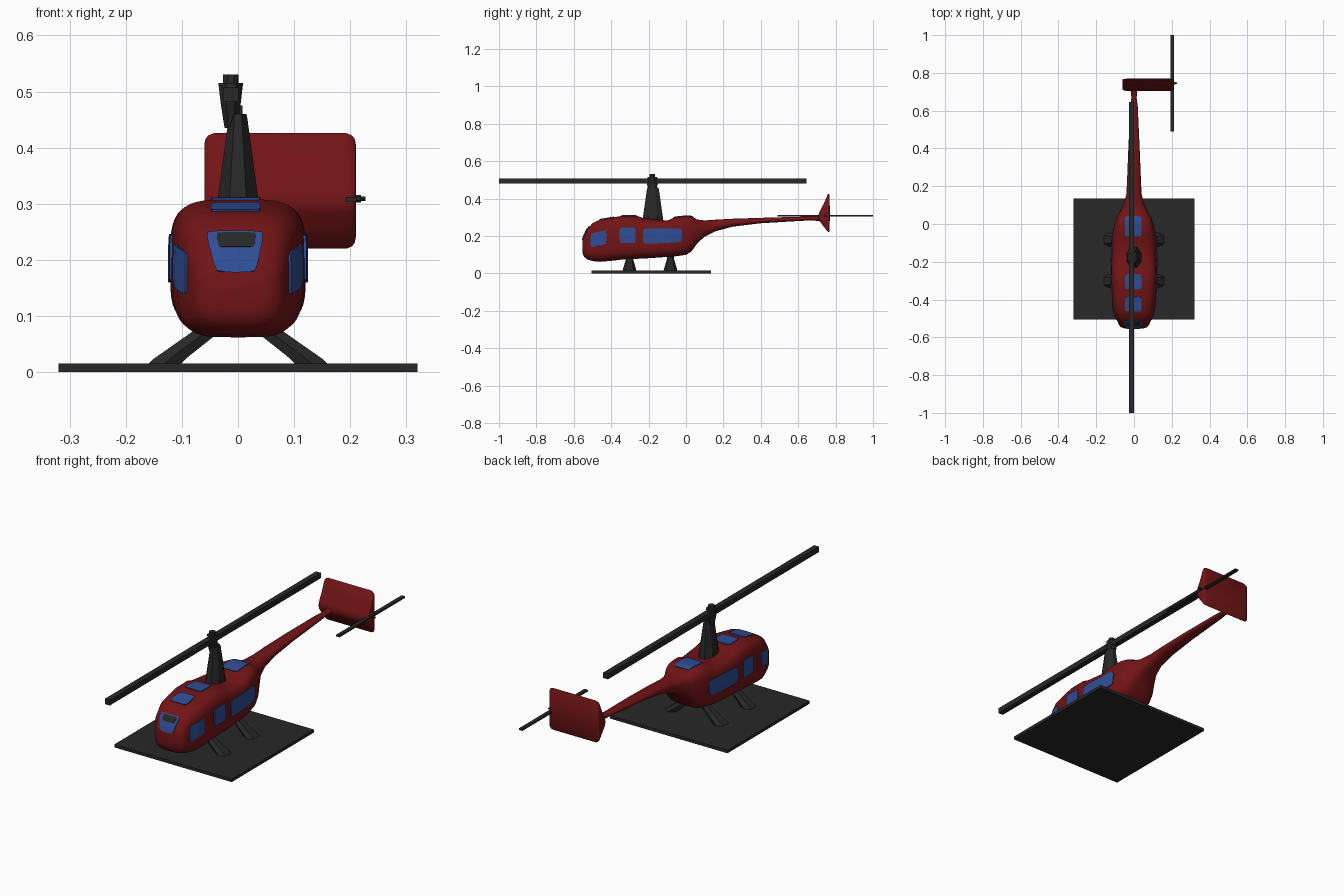
import bpy, bmesh, math
from mathutils import Vector
from mathutils.bvhtree import BVHTree

if "Cube" in bpy.data.objects:
    bpy.data.objects.remove(bpy.data.objects["Cube"])


def material(name, rgb):
    m = bpy.data.materials.new(name)
    m.diffuse_color = (*rgb, 1)
    m.use_nodes = True
    m.node_tree.nodes["Principled BSDF"].inputs["Base Color"].default_value = m.diffuse_color
    return m


RED = material("dark red paint", (0.17, 0.007, 0.008))
BLUE = material("blue glass", (0.028, 0.075, 0.30))
BLACK = material("charcoal", (0.021, 0.021, 0.021))


def finish(name, bm, mat, angle=None):
    bmesh.ops.recalc_face_normals(bm, faces=bm.faces)
    me = bpy.data.meshes.new(name)
    bm.to_mesh(me)
    bm.free()
    me.materials.append(mat)
    ob = bpy.data.objects.new(name, me)
    bpy.context.collection.objects.link(ob)
    if angle:
        bpy.ops.object.select_all(action='DESELECT')
        ob.select_set(True)
        bpy.context.view_layer.objects.active = ob
        bpy.ops.object.shade_smooth_by_angle(angle=math.radians(angle))
    return ob


def loft(name, rings, mat, angle=None):
    """Skin a list of equal-length point rings and cap both ends."""
    bm = bmesh.new()
    rows = [[bm.verts.new(p) for p in r] for r in rings]
    n = len(rows[0])
    for a, b in zip(rows, rows[1:]):
        for i in range(n):
            j = (i + 1) % n
            bm.faces.new((a[i], a[j], b[j], b[i]))
    bm.faces.new(rows[0])
    bm.faces.new(rows[-1])
    return finish(name, bm, mat, angle)


def box(name, x0, x1, y0, y1, z0, z1, mat):
    ring = [(x0, y0), (x1, y0), (x1, y1), (x0, y1)]
    return loft(name, [[(x, y, z) for x, y in ring] for z in (z0, z1)], mat)


def oval(cx, cy, z, rx, ry, n=8):
    s = 1 / math.cos(math.pi / n)
    return [(cx + s * rx * math.cos(math.tau * (i + .5) / n),
             cy + s * ry * math.sin(math.tau * (i + .5) / n), z) for i in range(n)]


# Fuselage and boom: y, half width, bottom, top, squareness
STATIONS = [
    (-.553, .050, .110, .180, 3), (-.546, .070, .090, .200, 3.2), (-.53, .082, .076, .232, 3.5),
    (-.50, .094, .066, .268, 3.8), (-.46, .108, .062, .287, 4), (-.40, .116, .067, .297, 4),
    (-.34, .119, .074, .308, 4), (-.26, .121, .078, .307, 4), (-.23, .121, .079, .296, 4),
    (-.10, .118, .088, .282, 4), (-.06, .114, .091, .300, 4), (.00, .103, .099, .306, 3.8),
    (.03, .093, .118, .304, 3.5), (.06, .077, .160, .288, 3), (.10, .056, .197, .283, 2.7),
    (.16, .040, .226, .287, 2.5), (.25, .036, .250, .292, 2.4), (.40, .030, .268, .297, 2.3),
    (.62, .020, .281, .303, 2.2), (.67, .014, .283, .304, 2.2), (.71, .018, .280, .308, 2.2),
    (.74, .035, .270, .318, 2.2)]


def section(y, w, zb, zt, n, count=48):
    pts = []
    for i in range(count):
        a = math.tau * i / count
        c, s = math.cos(a), math.sin(a)
        pts.append((math.copysign(abs(c) ** (2 / n), c) * w, y,
                    (zb + zt) / 2 + math.copysign(abs(s) ** (2 / n), s) * (zt - zb) / 2))
    return pts


body = loft("fuselage", [section(*s) for s in STATIONS], RED, 50)
skin = BVHTree.FromPolygons([v.co for v in body.data.vertices],
                            [p.vertices[:] for p in body.data.polygons])


def plate(name, quad, place, direction, mat, lift=.004, n=8):
    """Thin panel wrapped onto the fuselage: a flat quad cast along a direction."""
    d = Vector(direction)
    bm = bmesh.new()
    layers = []
    for off in (lift, -.004):
        grid = []
        for i in range(n + 1):
            row = []
            for j in range(n + 1):
                # corners pulled in slightly for a rounded outline
                a, b = 2 * i / n - 1, 2 * j / n - 1
                u = (1 + a * (1 - .07 * b ** 4)) / 2
                v = (1 + b * (1 - .07 * a ** 4)) / 2
                q = [(1 - v) * ((1 - u) * quad[0][k] + u * quad[1][k])
                     + v * ((1 - u) * quad[3][k] + u * quad[2][k]) for k in (0, 1)]
                hit, normal, _, _ = skin.ray_cast(Vector(place(*q)), d)
                if normal.dot(d) > 0:
                    normal = -normal
                row.append(bm.verts.new(hit + normal * off))
            grid.append(row)
        layers.append(grid)
    for g in layers:
        for i in range(n):
            for j in range(n):
                bm.faces.new((g[i][j], g[i + 1][j], g[i + 1][j + 1], g[i][j + 1]))
    rim = ([(i, 0) for i in range(n)] + [(n, j) for j in range(n)]
           + [(i, n) for i in range(n, 0, -1)] + [(0, j) for j in range(n, 0, -1)])
    for (a, b), (c, e) in zip(rim, rim[1:] + rim[:1]):
        bm.faces.new((layers[0][a][b], layers[0][c][e], layers[1][c][e], layers[1][a][b]))
    finish(name, bm, mat, 40)


# Side windows, mirrored left and right
SIDE = {"cheek_window": [(-.508, .137), (-.425, .158), (-.425, .232), (-.508, .212)],
        "middle_window": [(-.355, .162), (-.270, .162), (-.270, .246), (-.355, .246)],
        "cabin_window": [(-.230, .158), (-.025, .166), (-.020, .240), (-.230, .240)]}
for part, quad in SIDE.items():
    for side, s in (("right", 1), ("left", -1)):
        plate(side + "_" + part, quad, lambda y, z: (s, y, z), (-s, 0, 0), BLUE)

# Roof windows
for i, (y0, y1) in enumerate([(-.462, -.385), (-.345, -.265), (-.065, .04)]):
    plate("roof_window_%d" % (i + 1), [(-.049, y0), (.041, y0), (.039, y1), (-.047, y1)],
          lambda x, y: (x, y, 1), (0, 0, -1), BLUE)

# Windscreen with dark inner panel
plate("windscreen", [(-.039, .178), (.032, .178), (.047, .250), (-.058, .250)],
      lambda x, z: (x, -1, z), (0, 1, 0), BLUE)
plate("windscreen_panel", [(-.034, .221), (.028, .221), (.033, .246), (-.039, .246)],
      lambda x, z: (x, -1, z), (0, 1, 0), BLACK, .0055)

# Tail fin: wedge profile swept across x, shrinking at the rounded ends
FIN = [(.758, .422), (.763, .426), (.768, .418), (.769, .320), (.768, .228), (.763, .220),
       (.757, .224), (.735, .252), (.712, .283), (.705, .302), (.712, .325), (.738, .375)]
ENDS = [(-.060, .80), (-.058, .90), (-.053, .96), (-.043, 1), (.193, 1),
        (.203, .96), (.208, .90), (.210, .80)]
loft("tail_fin", [[(x, .745 + (y - .745) * k, .323 + (z - .323) * k) for y, z in FIN]
                  for x, k in ENDS], RED, 45)

# Tail rotor
box("tail_rotor_blade", .192, .211, .49, 1.0, .304, .312, BLACK)
for part, x0, x1, r in (("tail_rotor_hub", .208, .219, .007), ("tail_rotor_pin", .19, .227, .004)):
    loft(part, [[(x, .745 + a, .309 + b) for a, b, _ in oval(0, 0, 0, r, r)]
                for x in (x0, x1)], BLACK)

# Main rotor mast, hub and blade
loft("rotor_mast", [oval(0, -.177, z, rx, ry) for z, rx, ry in
                    ((.25, .043, .060), (.31, .036, .052), (.45, .017, .032), (.46, .015, .028))], BLACK)
box("mast_pin", -.007, .008, -.19, -.165, .45, .475, BLACK)
loft("rotor_hub", [oval(-.013, -.18, z, rx, ry) for z, rx, ry in
                   ((.435, .011, .018), (.48, .018, .030), (.515, .022, .026))], BLACK)
loft("rotor_cap", [oval(-.013, -.18, z, .014, .014) for z in (.51, .53)], BLACK)
box("main_rotor_blade", -.026, .001, -1.0, .645, .481, .507, BLACK)

# Landing legs: tapered struts splayed outwards
for part, y in (("front", -.302), ("rear", -.083)):
    for side, s in (("right", 1), ("left", -1)):
        rings = []
        for xo, zo, xi, zi, h in ((.163, .012, .105, .012, .037), (.150, .024, .088, .028, .034),
                                  (.070, .080, .040, .066, .020), (.055, .095, .025, .085, .018)):
            rings.append([(s * xo, y - h * .6, zo), (s * xo, y + h * .6, zo),
                          (s * (xo + xi) / 2, y + h, (zo + zi) / 2), (s * xi, y + h * .6, zi),
                          (s * xi, y - h * .6, zi), (s * (xo + xi) / 2, y - h, (zo + zi) / 2)])
        loft(part + "_" + side + "_leg", rings, BLACK)

# Landing base plate
box("base_plate", -.32, .32, -.506, .134, 0, .015, BLACK)
